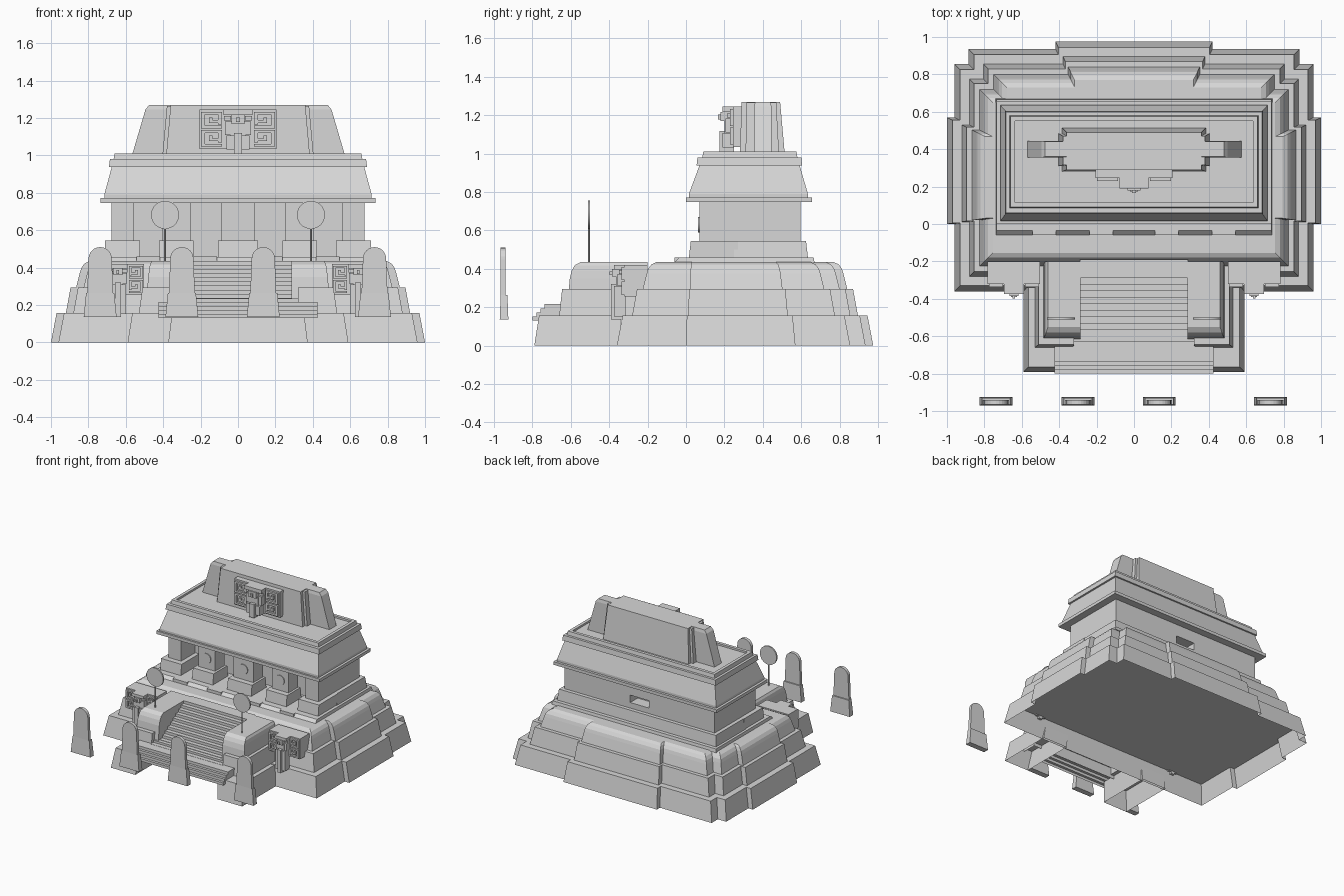
import bpy, math

cube = bpy.data.objects.get("Cube")
if cube:
    bpy.data.objects.remove(cube)

stone = bpy.data.materials.new("stone_grey")
stone.use_nodes = True
GREY = (0.68, 0.68, 0.68, 1)
stone.diffuse_color = GREY
stone.node_tree.nodes["Principled BSDF"].inputs["Base Color"].default_value = GREY


def mesh(name, verts, faces):
    me = bpy.data.meshes.new(name)
    me.from_pydata(verts, [], faces)
    me.materials.append(stone)
    ob = bpy.data.objects.new(name, me)
    bpy.context.collection.objects.link(ob)
    return ob


def loft(name, rings, bottom=True):
    """Skin counter-clockwise rings from bottom to top and cap them."""
    n = len(rings[0])
    verts = [p for r in rings for p in r]
    faces = [(k * n + i, k * n + (i + 1) % n, (k + 1) * n + (i + 1) % n, (k + 1) * n + i)
             for k in range(len(rings) - 1) for i in range(n)]
    faces.append(tuple(range(len(verts) - n, len(verts))))
    if bottom:
        faces.append(tuple(reversed(range(n))))
    return mesh(name, verts, faces)


def frustum(name, levels, bottom=True):
    """Stack of rectangles given as (x0, x1, y0, y1, z)."""
    return loft(name, [[(a, c, z), (b, c, z), (b, d, z), (a, d, z)]
                       for a, b, c, d, z in levels], bottom)


def box(name, x0, x1, y0, y1, z0, z1):
    return frustum(name, [(x0, x1, y0, y1, z0), (x0, x1, y0, y1, z1)])


def disc(name, x, y, z, r, depth):
    bpy.ops.mesh.primitive_cylinder_add(vertices=32, radius=r, depth=depth,
                                        location=(x, y, z), rotation=(math.pi / 2, 0, 0))
    ob = bpy.context.object
    ob.name = name
    ob.data.materials.append(stone)
    bpy.ops.object.shade_smooth_by_angle()


# Stepped terrace with re-entrant corners
def outline(d, z):
    half = [(0.96 - d, -0.36 + d), (0.96 - d, d * 0.15), (1 - d, d * 0.15),
            (1 - d, 0.57 - d / 2), (0.96 - d, 0.57 - d / 2), (0.96 - d, 0.855 - d),
            (0.885 - d, 0.855 - d), (0.885 - d, 0.935 - d),
            (0.42 - d / 2, 0.935 - d), (0.42 - d / 2, 0.975 - d)]
    return [(x, y, z) for x, y in half] + [(-x, y, z) for x, y in reversed(half)]


tiers = {"terrace_lower": [(0, 0), (0.03, 0.158)],
         "terrace_middle": [(0.08, 0.158), (0.105, 0.295)],
         "terrace_upper": [(0.135, 0.295), (0.155, 0.375), (0.163, 0.4),
                           (0.18, 0.423), (0.205, 0.435)]}
for name, levels in tiers.items():
    loft(name, [outline(d, z) for d, z in levels], name != "terrace_lower")

# Stair wings: (inner x, outer x, front y, z)
wing_tiers = {"wing_lower": [(0.37, 0.59, -0.79, 0), (0.35, 0.565, -0.765, 0.158)],
              "wing_middle": [(0.32, 0.53, -0.66, 0.158), (0.32, 0.51, -0.645, 0.295)],
              "wing_upper": [(0.285, 0.49, -0.617, 0.22), (0.285, 0.48, -0.605, 0.35),
                             (0.285, 0.475, -0.595, 0.39), (0.285, 0.47, -0.58, 0.418),
                             (0.285, 0.46, -0.55, 0.435)]}
for s in (-1, 1):
    for name, levels in wing_tiers.items():
        rows = [(*sorted((s * a, s * b)), y, -0.2, z) for a, b, y, z in levels]
        if name == "wing_lower":
            rows = [(a, b, y, -0.34, z) for a, b, y, _, z in rows]
        frustum(name, rows, name != "wing_lower")


# Stairs: each flight is one folded sheet, closed at the sides where exposed
def flight(name, w, y0, y1, z0, z1, steps, end, skirt):
    path = [(y0, z0)]
    for i in range(steps):
        y = y0 + (y1 - y0) * i / (steps - 1)
        if i:
            path.append((y, path[-1][1]))
        path.append((y, z0 + (z1 - z0) * (i + 1) / steps))
    path.append((end, z1))
    if skirt:
        path.append((end, z0))
    m = len(path)
    faces = [(i, m + i, m + i + 1, i + 1) for i in range(m - 1)]
    if skirt:
        faces += [tuple(range(m)), tuple(reversed(range(m, 2 * m)))]
    mesh(name, [(x, y, z) for x in (-w, w) for y, z in path], faces)


flight("lower_stairs", 0.425, -0.8, -0.738, 0.13, 0.216, 4, -0.65, True)
flight("stair_landing", 0.325, -0.665, -0.63, 0.2, 0.235, 2, -0.58, False)
flight("upper_stairs", 0.29, -0.6, -0.29, 0.216, 0.435, 10, -0.19, False)

# Temple plinth with flat thresholds, base and chamber
frustum("plinth", [(-0.74, 0.74, -0.065, 0.67, 0.43), (-0.735, 0.735, -0.035, 0.665, 0.458)])
for x in (-0.48, -0.175, 0.175, 0.48):
    box("threshold", x - 0.062, x + 0.062, -0.06, -0.02, 0.43, 0.459)
frustum("chamber_base", [(-0.715, 0.715, 0.25, 0.635, 0.458), (-0.705, 0.705, 0.25, 0.625, 0.545)])
chamber = box("chamber", -0.675, 0.675, 0.25, 0.595, 0.54, 0.76)
cutter = box("window_cutter", -0.085, 0.085, 0.5, 0.7, 0.59, 0.65)
cut = chamber.modifiers.new("back_window", 'BOOLEAN')
cut.operation = 'DIFFERENCE'
cut.object = cutter
dg = bpy.context.evaluated_depsgraph_get()
cut_mesh = bpy.data.meshes.new_from_object(chamber.evaluated_get(dg))
chamber.modifiers.clear()
chamber.data = cut_mesh
bpy.data.objects.remove(cutter)

# Porch pillars on pedestals
for x0, x1 in ((-0.675, -0.56), (-0.405, -0.255), (-0.09, 0.09), (0.255, 0.405), (0.56, 0.675)):
    end = abs(x0 + x1) > 1
    box("pillar", x0, x1, 0.07, 0.27 if end else 0.19, 0.54, 0.76)
    grow = 0.035 if end else 0.018
    frustum("pedestal", [(x0 - grow, x1 + grow, 0.015, 0.27 if end else 0.21, 0.458),
                         (x0 - grow, x1 + grow, 0.025, 0.27 if end else 0.2, 0.545)])
    if not end:
        disc("pillar_boss", (x0 + x1) / 2, 0.069, 0.63, 0.04, 0.012)

# Cornice, sloped frieze and roof with a sunken top
frustum("cornice", [(-x, x, y0, y1, z) for x, y0, y1, z in (
    (0.735, 0, 0.655, 0.747), (0.735, 0, 0.655, 0.772), (0.715, 0.015, 0.635, 0.772),
    (0.715, 0.015, 0.635, 0.79), (0.675, 0.07, 0.592, 0.938), (0.69, 0.055, 0.605, 0.938),
    (0.685, 0.06, 0.6, 0.98), (0.665, 0.085, 0.58, 0.98), (0.66, 0.09, 0.575, 1.01),
    (0.635, 0.115, 0.55, 1.01), (0.635, 0.115, 0.55, 0.995))])

# Roof comb with sloping end fins
frustum("roof_comb", [(-0.385, 0.385, 0.28, 0.515, 0.99), (-0.36, 0.36, 0.29, 0.49, 1.27)])
frustum("comb_fins", [(-0.57, 0.575, 0.355, 0.445, 0.99), (-0.495, 0.5, 0.355, 0.445, 1.245),
                      (-0.475, 0.48, 0.36, 0.44, 1.27)])
for s in (-1, 1):
    rows = [(0.32, 0.405, 0.31, 0.485, 0.99), (0.29, 0.38, 0.315, 0.47, 1.265)]
    frustum("comb_shoulder", [(*sorted((s * a, s * b)), *r) for a, b, *r in rows])


# Carved mask: backing panel, scrollwork and a standing figure
def mask(place, cx, y, back, z0, z1, w, foot):
    h = z1 - z0

    def carve(part, u0, u1, v0, v1, depth):
        xs = sorted((cx + u0 * w, cx + u1 * w))
        box(f"{place}_{part}", *xs, y - depth, y + 0.005, z0 + v0 * h, z0 + v1 * h)

    box(place + "_panel", cx - w, cx + w, y, back, z0, z1)
    for s in (-1, 1):
        for v in (0.06, 0.52):
            for u0, u1, a, b in ((0.42, 0.96, 0, 0.07), (0.42, 0.96, 0.35, 0.42),
                                 (0.86, 0.96, 0, 0.42), (0.42, 0.52, 0.1, 0.35),
                                 (0.52, 0.76, 0.14, 0.21), (0.66, 0.76, 0.14, 0.28)):
                carve("scroll", s * u0, s * u1, v + a, v + b, 0.016)
        carve("arm", s * 0.16, s * 0.34, 0.36, 0.7, 0.04)
        carve("ear", s * 0.18, s * 0.36, 0.72, 0.84, 0.03)
    low = (foot - z0) / h
    carve("headdress", -0.38, 0.38, 0.86, 1, 0.055)
    carve("head", -0.17, 0.17, 0.64, 0.87, 0.065)
    carve("nose", -0.05, 0.05, 0.68, 0.8, 0.078)
    carve("torso", -0.2, 0.2, 0.3, 0.66, 0.045)
    carve("skirt", -0.3, 0.3, low + 0.1, 0.34, 0.055)
    carve("apron", -0.11, 0.11, low, 0.4, 0.07)


mask("comb_mask", 0, 0.245, 0.31, 1.035, 1.245, 0.205, 1.01)
for s in (-1, 1):
    mask("terrace_mask", s * 0.642, -0.32, -0.2, 0.255, 0.42, 0.14, 0.135)

# Round standards on poles
for s in (-1, 1):
    disc("standard_disc", s * 0.39, -0.505, 0.682, 0.075, 0.012)
    bpy.ops.mesh.primitive_cylinder_add(vertices=8, radius=0.005, depth=0.19,
                                        location=(s * 0.39, -0.505, 0.525))
    pole = bpy.context.object
    pole.name = "standard_pole"
    pole.data.materials.append(stone)

# Round-topped standing slabs in front
for x in (-0.737, -0.3, 0.135, 0.73):
    frustum("slab_base", [(x - 0.088, x + 0.088, -0.97, -0.925, 0.135),
                          (x - 0.075, x + 0.075, -0.965, -0.93, 0.265)])
    arc = [(x + 0.062 * math.cos(t), 0.448 + 0.062 * math.sin(t))
           for t in (math.pi * i / 12 for i in range(13))]
    shape = [(x - 0.07, 0.25), (x + 0.07, 0.25)] + arc
    n = len(shape)
    mesh("slab", [(px, y, pz) for y in (-0.965, -0.94) for px, pz in shape],
         [tuple(range(n)), tuple(reversed(range(n, 2 * n)))]
         + [(i, n + i, n + (i + 1) % n, (i + 1) % n) for i in range(n)])
